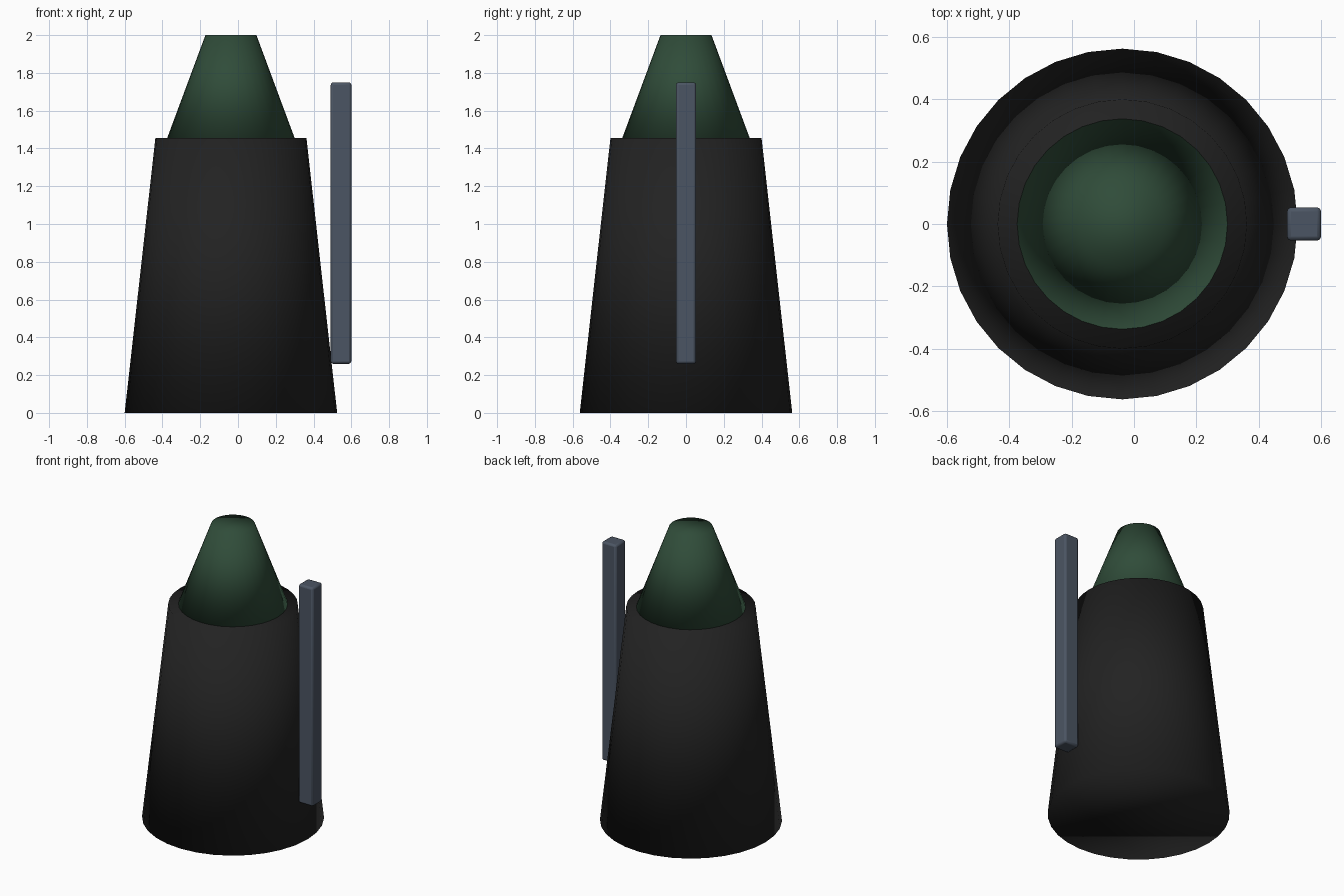
import bpy

if "Cube" in bpy.data.objects:
    bpy.data.objects.remove(bpy.data.objects["Cube"])

CX = -0.0375  # axis of the round parts


def material(name, rgb):
    m = bpy.data.materials.new(name)
    m.diffuse_color = (*rgb, 1.0)
    m.use_nodes = True
    m.node_tree.nodes["Principled BSDF"].inputs["Base Color"].default_value = m.diffuse_color
    return m


def frustum(name, r_bottom, r_top, z0, z1, mat):
    bpy.ops.mesh.primitive_cone_add(vertices=32, radius1=r_bottom, radius2=r_top,
                                    depth=z1 - z0, location=(CX, 0, (z0 + z1) / 2))
    ob = bpy.context.object
    ob.name = name
    ob.data.materials.append(mat)
    # soft shading runs over the cap edges too
    bpy.ops.object.shade_smooth()
    return ob


black = material("matte black", (0.016, 0.016, 0.016))
green = material("dark green", (0.029, 0.072, 0.041))
slate = material("slate grey", (0.071, 0.091, 0.125))

# Tapered body and the cone above it
frustum("body", 0.5625, 0.40, 0.0, 1.455, black)
frustum("upper_cone", 0.3375, 0.135, 1.455, 2.0, green)

# Upright rod at the right side
bpy.ops.mesh.primitive_cube_add(size=1, location=(0.5455, 0, 1.005))
rod = bpy.context.object
rod.name = "side_rod"
rod.scale = (0.109, 0.107, 1.49)
bpy.ops.object.transform_apply(location=False, rotation=False, scale=True)
rod.data.materials.append(slate)
bevel = rod.modifiers.new("rounded_edges", 'BEVEL')
bevel.width = 0.013
bevel.segments = 2
bpy.ops.object.shade_smooth_by_angle()
